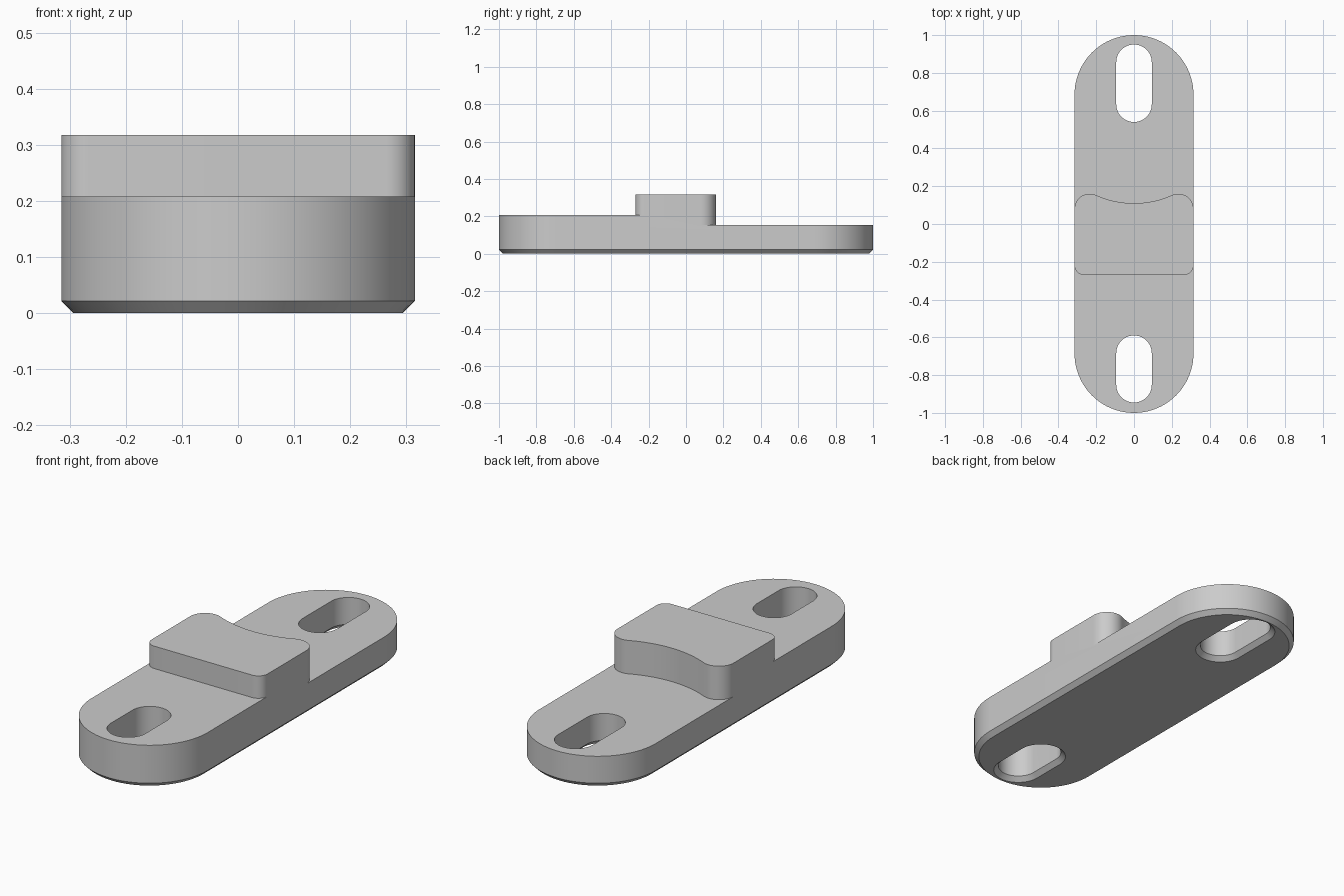
import bpy, bmesh
from math import sin, cos, pi, asin, sqrt

if "Cube" in bpy.data.objects:
    bpy.data.objects.remove(bpy.data.objects["Cube"], do_unlink=True)

W, TOP, CHAMFER = 0.315, 0.318, 0.022

grey = bpy.data.materials.new("light grey")
grey.use_nodes = True
colour = (0.6, 0.6, 0.6, 1)
grey.diffuse_color = colour
grey.node_tree.nodes["Principled BSDF"].inputs["Base Color"].default_value = colour


def arc(cx, cy, r, a0, a1, n=16):
    """Points along an arc, both ends included."""
    return [(cx + r * cos(a0 + (a1 - a0) * i / n),
             cy + r * sin(a0 + (a1 - a0) * i / n)) for i in range(n + 1)]


def stadium(r, y0, y1, grow=0.0, n=40):
    """Rounded slot outline between y0 and y1, offset outwards by grow."""
    return (arc(0, y1 - r, r + grow, 0, pi, n)
            + arc(0, y0 + r, r + grow, pi, 2 * pi, n))


def loft(name, rings):
    """Solid through (outline, z) rings with equal point counts."""
    bm = bmesh.new()
    loops = [[bm.verts.new((x, y, z)) for x, y in pts] for pts, z in rings]
    bm.faces.new(loops[0])
    bm.faces.new(loops[-1])
    for low, high in zip(loops, loops[1:]):
        for i in range(len(low)):
            j = (i + 1) % len(low)
            bm.faces.new((low[i], low[j], high[j], high[i]))
    bmesh.ops.recalc_face_normals(bm, faces=bm.faces)
    mesh = bpy.data.meshes.new(name)
    bm.to_mesh(mesh)
    bm.free()
    mesh.materials.append(grey)
    obj = bpy.data.objects.new(name, mesh)
    bpy.context.collection.objects.link(obj)
    return obj


# Full-height rounded block with a chamfered bottom rim
block = loft("mounting_plate", [
    (stadium(W, -1, 1, -CHAMFER), 0),
    (stadium(W, -1, 1), CHAMFER),
    (stadium(W, -1, 1), TOP)])

# Front step: leaves a straight pad edge with rounded corners
r, y = 0.05, -0.27
edge = (arc(-W + r, y + r, r, pi, 1.5 * pi)
        + arc(W - r, y + r, r, 1.5 * pi, 2 * pi))
front = [(-0.6, y + r)] + edge + [(0.6, y + r), (0.6, -1.2), (-0.6, -1.2)]

# Back step: leaves a hollow pad edge between two round shoulders
r, shoulder_y, dip = 0.08, 0.08, 0.11
cx = W - r
drop = dip - shoulder_y
R = (cx ** 2 + drop ** 2 - r ** 2) / (2 * (r - drop))
turn = asin(cx / (R + r))
edge = (arc(cx, shoulder_y, r, 0, pi / 2 + turn)
        + arc(0, dip + R, R, -pi / 2 + turn, -pi / 2 - turn, 32)[1:-1]
        + arc(-cx, shoulder_y, r, pi / 2 - turn, pi))
back = [(0.6, shoulder_y)] + edge + [(-0.6, shoulder_y), (-0.6, 1.2), (0.6, 1.2)]

cutters = [loft("front_step_cutter", [(front, 0.208), (front, 0.5)]),
           loft("back_step_cutter", [(back, 0.154), (back, 0.5)])]

# Screw slots, flared at the underside
for name, y0, y1 in (("front", -0.945, -0.59), ("back", 0.54, 0.95)):
    cutters.append(loft(name + "_slot_cutter", [
        (stadium(0.094, y0, y1, 2 * CHAMFER), -CHAMFER),
        (stadium(0.094, y0, y1), CHAMFER),
        (stadium(0.094, y0, y1), 0.5)]))

bpy.ops.object.select_all(action="DESELECT")
block.select_set(True)
bpy.context.view_layer.objects.active = block
for cutter in cutters:
    cutter.hide_render = True
    mod = block.modifiers.new("cut", "BOOLEAN")
    mod.operation = "DIFFERENCE"
    mod.solver = "EXACT"
    mod.object = cutter
    bpy.ops.object.modifier_apply(modifier=mod.name)
    bpy.data.objects.remove(cutter, do_unlink=True)

bpy.ops.object.shade_smooth_by_angle(angle=pi / 6)
